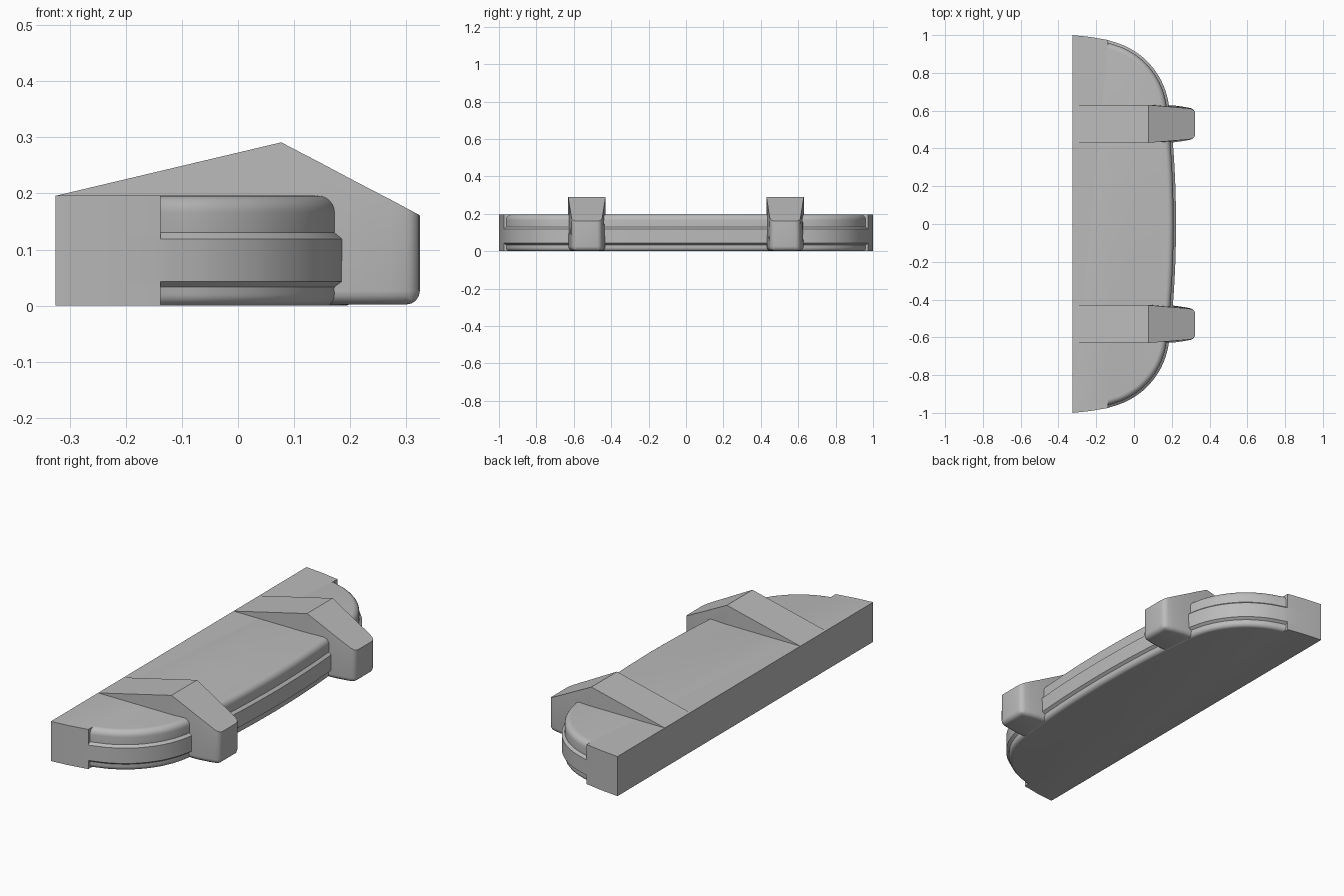
import bpy, bmesh, math
from mathutils import Vector

cube = bpy.data.objects.get("Cube")
if cube:
    bpy.data.objects.remove(cube, do_unlink=True)

grey = bpy.data.materials.new("bumper grey")
grey.use_nodes = True
colour = (0.5, 0.5, 0.5, 1)
grey.diffuse_color = colour
grey.node_tree.nodes["Principled BSDF"].inputs["Base Color"].default_value = colour


def finish(bm, name, angle):
    bmesh.ops.remove_doubles(bm, verts=bm.verts, dist=0.0005)
    bmesh.ops.recalc_face_normals(bm, faces=bm.faces)
    mesh = bpy.data.meshes.new(name)
    bm.to_mesh(mesh)
    bm.free()
    mesh.materials.append(grey)
    obj = bpy.data.objects.new(name, mesh)
    bpy.context.collection.objects.link(obj)
    bpy.ops.object.select_all(action='DESELECT')
    obj.select_set(True)
    bpy.context.view_layer.objects.active = obj
    bpy.ops.object.shade_smooth_by_angle(angle=math.radians(angle))
    return obj


def loft(bm, rings):
    rows = [[bm.verts.new(p) for p in ring] for ring in rings]
    n = len(rows[0])
    for a, b in zip(rows, rows[1:]):
        for i in range(n):
            j = (i + 1) % n
            bm.faces.new((a[i], a[j], b[j], b[i]))
    bm.faces.new(rows[0])
    bm.faces.new(rows[-1])


def smooth_path(keys, steps):
    """Catmull-Rom curve through the key points."""
    pts = [keys[0] * 2 - keys[1]] + keys + [keys[-1] * 2 - keys[-2]]
    out = []
    for a, b, c, d in zip(pts, pts[1:], pts[2:], pts[3:]):
        for s in range(steps):
            t = s / steps
            out.append(0.5 * (2 * b + (c - a) * t + (2 * a - 5 * b + 4 * c - d) * t * t
                              + (3 * b - a - 3 * c + d) * t ** 3))
    return out + [keys[-1]]


# Plan outline: plain end block, then the curved face, mirrored front to back
SEAM = -0.138
end_path = [Vector((-0.325, 1)), Vector((-0.23, 0.99)), Vector((SEAM, 0.974))]
curve = smooth_path([Vector(p) for p in (
    (SEAM, 0.974), (-0.04, 0.939), (0.05, 0.88), (0.12, 0.8), (0.165, 0.71),
    (0.189, 0.6), (0.208, 0.4), (0.219, 0.2), (0.223, 0))], 4)
half = [(p, Vector((0, 0))) for p in end_path]
for i, p in enumerate(curve):
    t = curve[min(i + 1, len(curve) - 1)] - curve[max(i - 1, 0)]
    normal = Vector((-t.y, t.x)).normalized()
    if i == 0:
        normal = Vector((0, 1))
    if i == len(curve) - 1:
        normal = Vector((1, 0))
    half.append((p, normal))
flip = Vector((1, -1))
outline = half + [(p * flip, n * flip) for p, n in reversed(half[:-1])]

# Vertical section as (inset, height): rounded foot, raised band, rounded top
STEP, FOOT, TOP = 0.013, 0.02, 0.03
quarter = [math.radians(a) for a in range(0, 91, 15)]
section = [(STEP + FOOT * (1 - math.sin(a)), FOOT * (1 - math.cos(a))) for a in quarter]
section += [(STEP, 0.033), (0, 0.043), (0, 0.119), (STEP, 0.13)]
section += [(STEP + TOP * (1 - math.cos(a)), 0.166 + TOP * math.sin(a)) for a in quarter]

bm = bmesh.new()
loft(bm, [[(*(p + (-n if n.x + n.y > -9 else n) * inset), z) for p, n in outline]
          for inset, z in section])
finish(bm, "bumper_bar", 32)

# Overriders: sloped ridge on top, tapered nose with rounded lower corners
stations = [  # x, bottom, top, lower half width, upper half width
    (-0.324, 0.18, 0.196, 0.1, 0.1),
    (0.077, 0.05, 0.291, 0.1, 0.1),
    (0.15, 0.002, 0.253, 0.1, 0.094),
    (0.21, 0.002, 0.221, 0.099, 0.089),
    (0.27, 0.002, 0.19, 0.09, 0.084),
    (0.324, 0.002, 0.161, 0.078, 0.078),
]
for name, side in (("left_side_overrider", 1), ("right_side_overrider", -1)):
    y = 0.53 * side
    bm = bmesh.new()
    loft(bm, [[(x, y - lo, z0), (x, y + lo, z0), (x, y + hi, z1), (x, y - hi, z1)]
              for x, z0, z1, lo, hi in stations])
    rounded = []
    for e in bm.edges:
        a, b = (v.co for v in e.verts)
        nose = min(a.x, b.x) > 0.32
        foot = max(a.z, b.z) < 0.01 and abs(a.x - b.x) > 0.01
        upright = nose and abs(a.z - b.z) > 0.1
        if foot or upright or (nose and max(a.z, b.z) < 0.01):
            rounded.append(e)
    bmesh.ops.bevel(bm, geom=rounded, offset=0.024, segments=4, profile=0.5,
                    affect='EDGES', clamp_overlap=True)
    finish(bm, name, 25)
